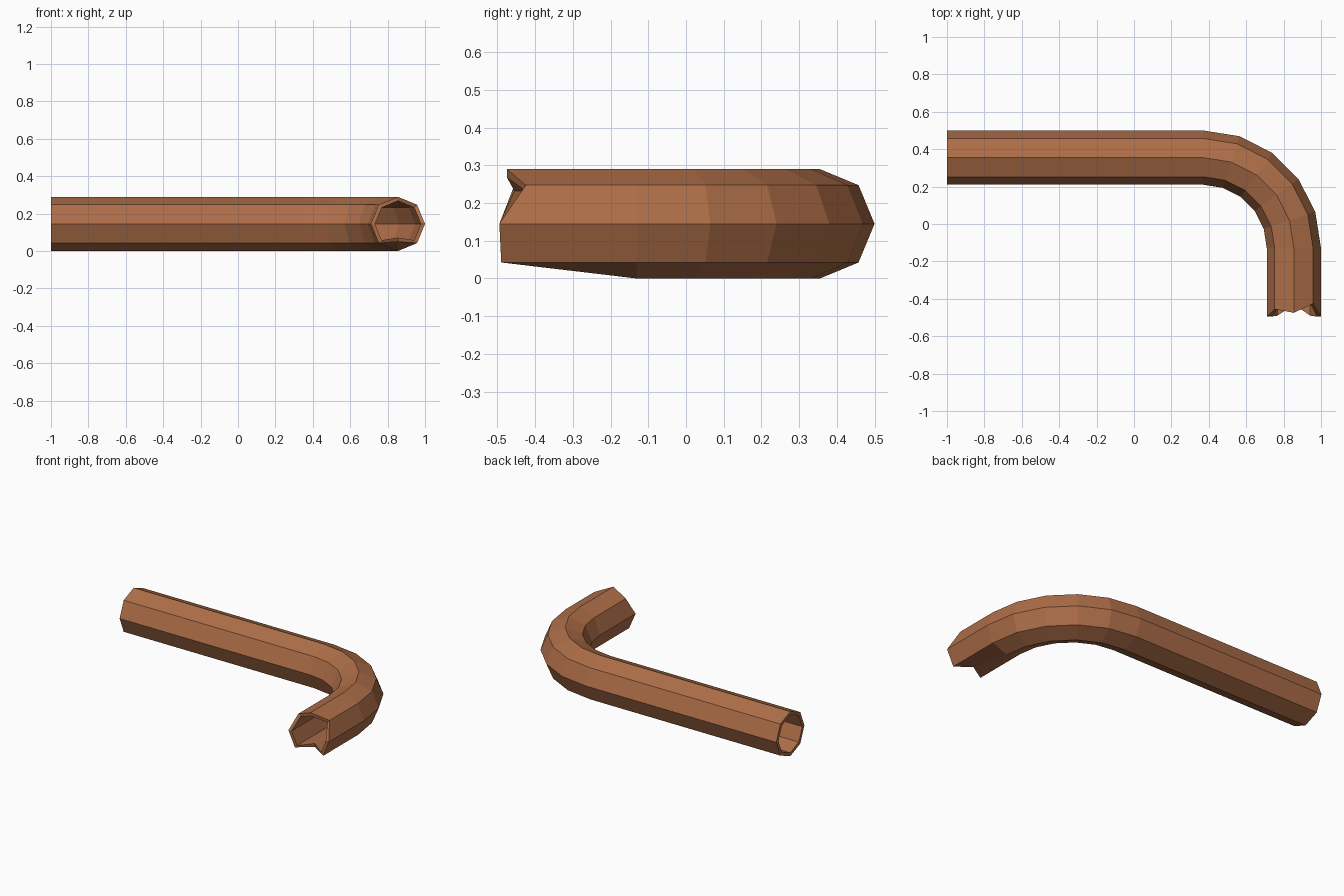
import bpy, bmesh, math

if "Cube" in bpy.data.objects:
    bpy.data.objects.remove(bpy.data.objects["Cube"])

SIDES, R, T = 8, 0.145, 0.022
BX, BY, BR = 0.37, -0.13, 0.485      # bend centre and radius

# Stations along the pipe: centre point and horizontal outward direction
stations = [(-1.0, BY + BR, 90)]
for i in range(6):
    a = math.radians(90 - 18 * i)
    stations.append((BX + BR * math.cos(a), BY + BR * math.sin(a), 90 - 18 * i))
stations.append((BX + BR, -0.49, 0))

# Torn end: y of each corner, counter-clockwise from the outer side
torn = [-0.495, -0.425, -0.475, -0.455, -0.495, -0.49, -0.43, -0.49]

bm = bmesh.new()


def ring(x, y, deg, r, last):
    d = math.radians(deg)
    verts = []
    for k in range(SIDES):
        a = 2 * math.pi * k / SIDES
        h, z = r * math.cos(a), R + r * math.sin(a)
        py = y + h * math.sin(d)
        if last:
            py = torn[k]
            if k == 6:               # dented bottom corner
                z = 0.05 + (R - r)
        verts.append(bm.verts.new((x + h * math.cos(d), py, z)))
    return verts


def bridge(a, b):
    for k in range(SIDES):
        n = (k + 1) % SIDES
        bm.faces.new((a[k], a[n], b[n], b[k]))


# Outer and inner walls, joined by the rims
walls = []
for r in (R, R - T):
    walls.append([ring(x, y, deg, r, i == len(stations) - 1)
                  for i, (x, y, deg) in enumerate(stations)])
for wall in walls:
    for a, b in zip(wall, wall[1:]):
        bridge(a, b)
for end in (0, -1):
    bridge(walls[0][end], walls[1][end])

bmesh.ops.recalc_face_normals(bm, faces=bm.faces)
mesh = bpy.data.meshes.new("bent_pipe")
bm.to_mesh(mesh)
bm.free()
pipe = bpy.data.objects.new("bent_pipe", mesh)
bpy.context.collection.objects.link(pipe)

# Copper colour
mat = bpy.data.materials.new("copper")
mat.diffuse_color = (0.42, 0.155, 0.065, 1)
mat.use_nodes = True
mat.node_tree.nodes["Principled BSDF"].inputs["Base Color"].default_value = mat.diffuse_color
mesh.materials.append(mat)
